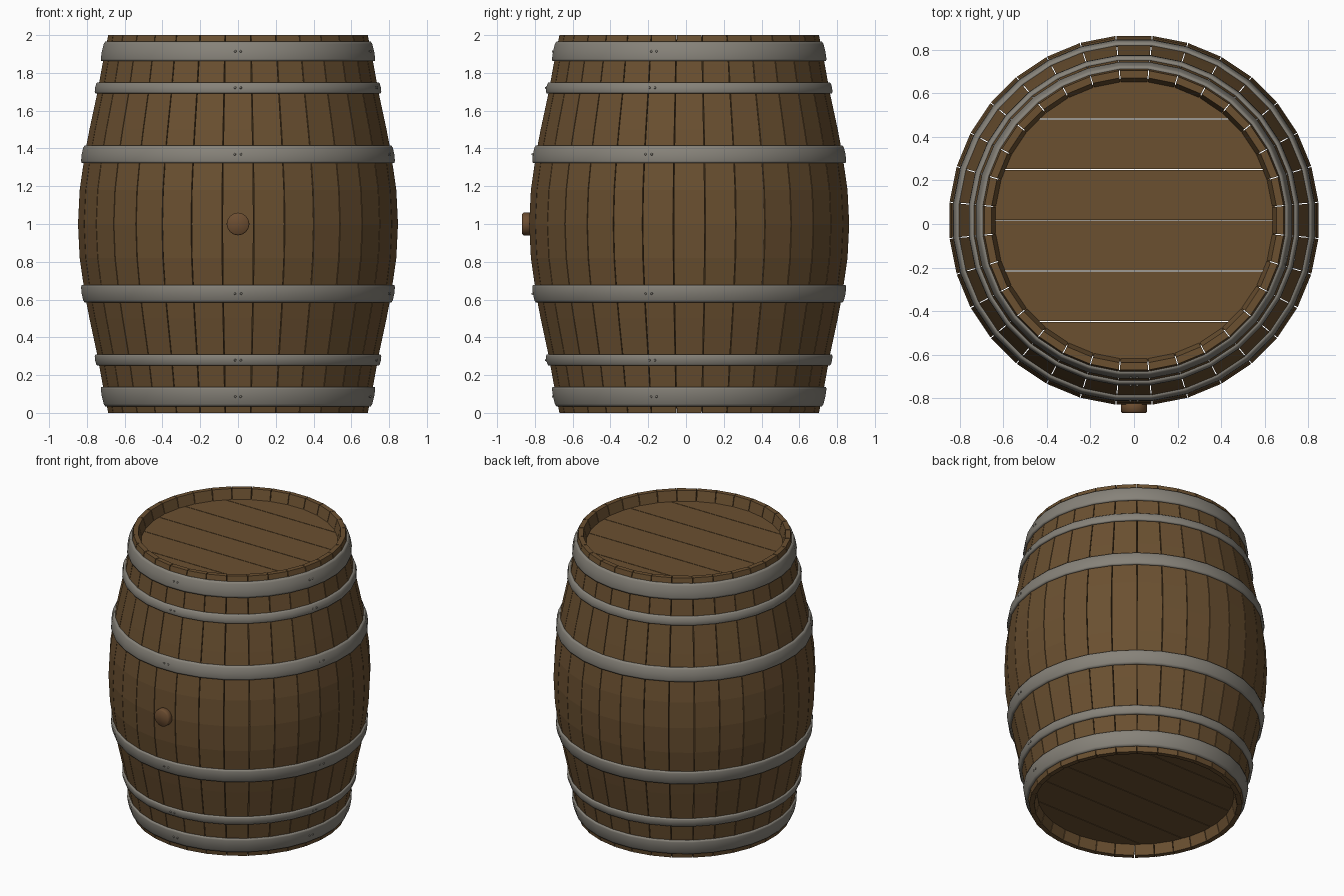
import bpy, bmesh, math
from mathutils import Vector, Matrix

if "Cube" in bpy.data.objects:
    bpy.data.objects.remove(bpy.data.objects["Cube"])

CY = 0.017          # barrel axis sits slightly behind the origin because of the bung
STAVES = 32
STEP = 2 * math.pi / STAVES
PROFILE = [(0, .69), (.15, .72), (.3, .747), (.5, .79), (.62, .813), (.82, .842), (1, .851),
           (1.18, .842), (1.38, .813), (1.5, .79), (1.7, .747), (1.85, .72), (2, .69)]


def material(name, rgb):
    m = bpy.data.materials.new(name)
    m.diffuse_color = (*rgb, 1)
    m.use_nodes = True
    m.node_tree.nodes["Principled BSDF"].inputs["Base Color"].default_value = m.diffuse_color
    return m


wood = material("oak wood", (.145, .080, .030))
bung_wood = material("bung wood", (.150, .074, .030))
metal = material("grey iron", (.240, .224, .192))


def radius(z):
    for (z0, r0), (z1, r1) in zip(PROFILE, PROFILE[1:]):
        if z <= z1:
            return r0 + (r1 - r0) * (z - z0) / (z1 - z0)
    return PROFILE[-1][1]


def finish(bm, name, mat, smooth=False):
    bmesh.ops.recalc_face_normals(bm, faces=bm.faces)
    for f in bm.faces:
        f.smooth = smooth
    me = bpy.data.meshes.new(name)
    bm.to_mesh(me)
    bm.free()
    me.materials.append(mat)
    ob = bpy.data.objects.new(name, me)
    bpy.context.collection.objects.link(ob)
    return ob


def polar(r, a, z):
    return Vector((r * math.sin(a), CY - r * math.cos(a), z))


# Staves: separate bent boards with hairline gaps
inner = [(2, .657), (1.93, .638), (1.85, .66), (1.5, .74), (1, .80),
         (.5, .74), (.15, .66), (.07, .638), (0, .657)]
loop = PROFILE + inner
bm = bmesh.new()
n, n_out = len(loop), len(PROFILE)
for i in range(STAVES):
    sides = []
    for s in (-1, 1):
        sides.append([bm.verts.new(polar(r, i * STEP + s * (STEP / 2 - .0022 / r), z))
                      for z, r in loop])
    a, b = sides
    for k in range(n):
        j = (k + 1) % n
        bm.faces.new((a[k], a[j], b[j], b[k]))
    bm.faces.new(a)
    bm.faces.new(b[::-1])
finish(bm, "staves", wood)


# Heads: round lids cut into six parallel boards
def head(name, z0, z1):
    bm = bmesh.new()
    R, w, gap = .652, .2325, .002
    for k in range(-3, 3):
        lo = max(k * w + gap, -R + .003)
        hi = min((k + 1) * w - gap, R - .003)
        ys = [lo + (hi - lo) * t / 6 for t in range(7)]
        right = [(math.sqrt(R * R - y * y), y) for y in ys]
        outline = right + [(-x, y) for x, y in reversed(right)]
        low = [bm.verts.new((x, y + CY, z0)) for x, y in outline]
        top = [bm.verts.new((x, y + CY, z1)) for x, y in outline]
        bm.faces.new(low[::-1])
        bm.faces.new(top)
        for i in range(len(low)):
            j = (i + 1) % len(low)
            bm.faces.new((low[i], low[j], top[j], top[i]))
    finish(bm, name, wood)


head("top_head", 1.90, 1.93)
head("bottom_head", .07, .10)


# Hoops: iron bands that follow the belly, with a softly rounded face
def hoop(name, z0, z1):
    bm = bmesh.new()
    h = z1 - z0
    section = [(z0, -.006), (z0, .010), (z0 + .12 * h, .015), (z0 + .5 * h, .017),
               (z1 - .12 * h, .015), (z1, .010), (z1, -.006)]
    rings = [[bm.verts.new(polar(radius(z) + d, (i + .5) * STEP, z)) for z, d in section]
             for i in range(STAVES)]
    m = len(section)
    for i in range(STAVES):
        a, b = rings[i], rings[(i + 1) % STAVES]
        for k in range(m):
            j = (k + 1) % m
            bm.faces.new((a[k], a[j], b[j], b[k]))
    finish(bm, name, metal, True)
    # rivet pairs
    zc = (z0 + z1) / 2
    bm = bmesh.new()
    for a in (0, math.radians(75)):
        for da in (-.02, .02):
            p = polar(radius(zc) + .014, a + da, zc)
            bmesh.ops.create_icosphere(bm, subdivisions=1, radius=.007,
                                       matrix=Matrix.Translation(p))
    finish(bm, name + "_rivets", metal, True)


for label, z0, z1 in (("end", .035, .138), ("quarter", .25, .308), ("belly", .585, .678)):
    hoop("lower_" + label + "_hoop", z0, z1)
    hoop("upper_" + label + "_hoop", 2 - z1, 2 - z0)

# Bung: round plug on the front
bm = bmesh.new()
bmesh.ops.create_cone(bm, cap_ends=True, segments=16, radius1=.06, radius2=.06, depth=.06,
                      matrix=Matrix.Translation((0, -.837, 1)) @ Matrix.Rotation(math.pi / 2, 4, 'X'))
front = [e for e in bm.edges if all(v.co.y < -.85 for v in e.verts)]
bmesh.ops.bevel(bm, geom=front, offset=.006, segments=1, affect='EDGES')
finish(bm, "bung", bung_wood, True)
